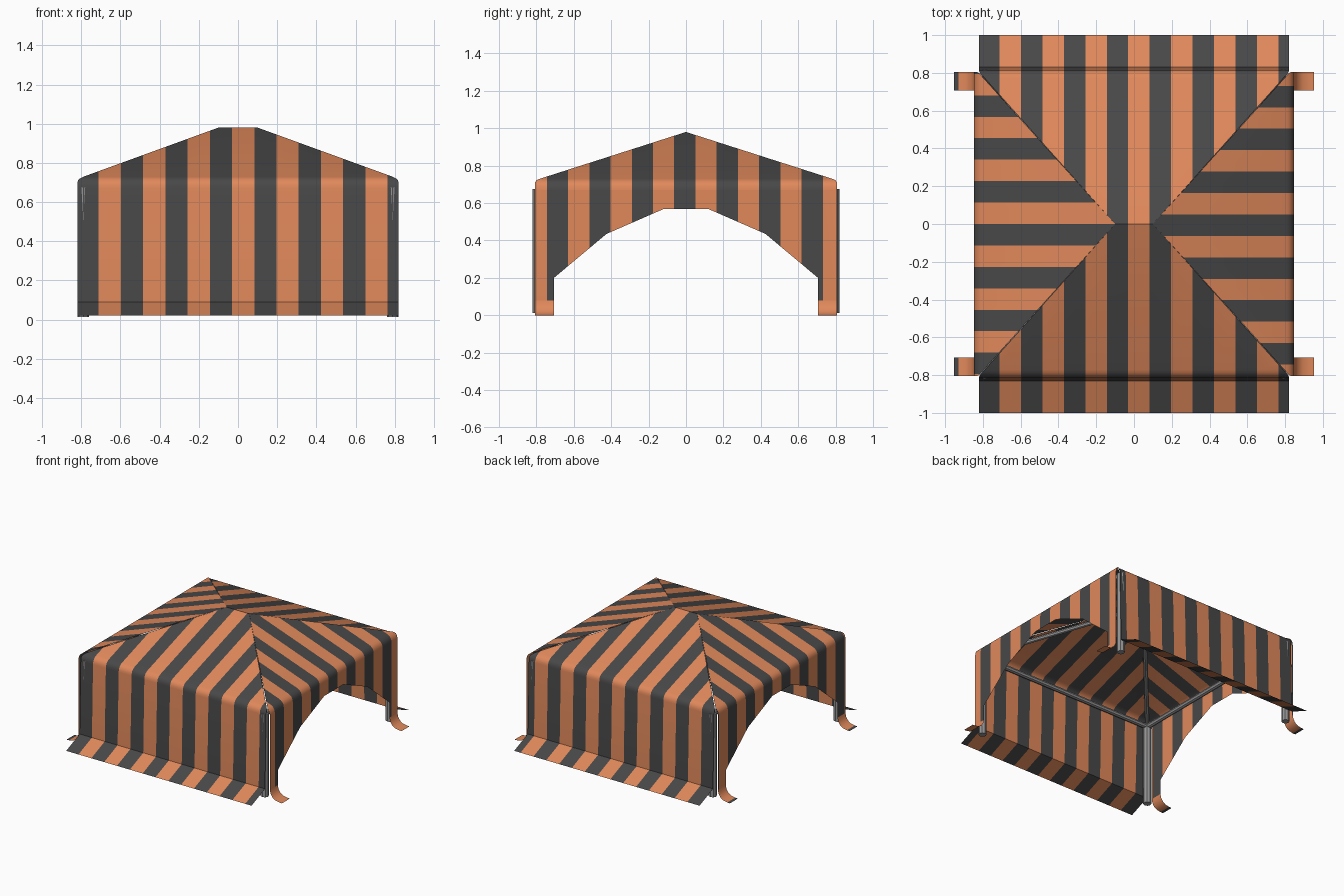
import bpy, bmesh, math
from mathutils import Vector

if "Cube" in bpy.data.objects:
    bpy.data.objects.remove(bpy.data.objects["Cube"])


def material(name, rgb):
    m = bpy.data.materials.new(name)
    m.diffuse_color = (*rgb, 1)
    m.use_nodes = True
    m.node_tree.nodes["Principled BSDF"].inputs["Base Color"].default_value = m.diffuse_color
    return m


DARK = material("charcoal fabric", (0.065, 0.065, 0.065))
ORANGE = material("orange fabric", (0.75, 0.25, 0.105))
GREY = material("grey metal", (0.30, 0.30, 0.30))
STRIPE = 0.1135


def finish(name, bm, mats, angle=35):
    me = bpy.data.meshes.new(name)
    bm.to_mesh(me)
    bm.free()
    for m in mats:
        me.materials.append(m)
    ob = bpy.data.objects.new(name, me)
    bpy.context.collection.objects.link(ob)
    bpy.ops.object.select_all(action='DESELECT')
    ob.select_set(True)
    bpy.context.view_layer.objects.active = ob
    bpy.ops.object.shade_smooth_by_angle(angle=math.radians(angle))
    return ob


def eave(ridge, corner, foot, r=0.045, n=5):
    """Rounded bend between the roof slope and the wall, as (distance, height)."""
    c = Vector(corner)
    a = c + (Vector(ridge) - c).normalized() * r
    b = c + (Vector(foot) - c).normalized() * r
    return [tuple(a * (1 - t) ** 2 + c * 2 * t * (1 - t) + b * t * t)
            for t in [i / n for i in range(n + 1)]]


def strips(profile):
    """Quads across a profile of (half width, distance, height)."""
    return [[(-w0, d0, z0), (w0, d0, z0), (w1, d1, z1), (-w1, d1, z1)]
            for (w0, d0, z0), (w1, d1, z1) in zip(profile, profile[1:])]


def sheet(name, quads, axis, sign, start):
    """Fabric from (along, distance, height) quads, cut into stripes."""
    def place(a, d, z):
        return (a, sign * d, z) if axis == 0 else (sign * d, a, z)
    bm = bmesh.new()
    for q in quads:
        pts = [p for i, p in enumerate(q) if p not in q[:i]]
        bm.faces.new([bm.verts.new(place(*p)) for p in pts])
    bmesh.ops.remove_doubles(bm, verts=bm.verts, dist=1e-5)
    along = Vector((1, 0, 0)) if axis == 0 else Vector((0, 1, 0))
    for k in range(-20, 21):
        c = start + k * STRIPE
        if abs(c) < 0.9:
            bmesh.ops.bisect_plane(bm, geom=bm.verts[:] + bm.edges[:] + bm.faces[:],
                                   plane_co=along * c, plane_no=along, dist=1e-5)
    out = Vector(place(0, 1, 1))
    for f in bm.faces:
        f.normal_update()
        if f.normal.dot(out) < 0:
            f.normal_flip()
        c = f.calc_center_median()[axis]
        f.material_index = math.floor((c - start) / STRIPE) % 2
    return finish(name, bm, [DARK, ORANGE])


# Front and back: roof slope, wall and flared skirt
RZ, EZ = 0.98, 0.715
bend = eave((0, RZ), (0.815, EZ), (0.83, 0.09))
prof = [(0.1, 0, RZ)] + [(min(0.82, 0.1 + 0.72 * d / 0.805), d, z) for d, z in bend]
prof += [(0.82, 0.83, 0.09), (0.82, 1.0, 0.02)]
for name, s in (("front_panel", -1), ("back_panel", 1)):
    sheet(name, strips(prof), 0, s, -0.825)

# Sides: roof slope above a wall with an arched opening
side_x = 0.847
bend = eave((0.1, RZ), (side_x, EZ), (side_x, 0.05))
side = [(0, 0.1, RZ)] + [(min(0.806, 0.806 * (d - 0.1) / (side_x - 0.12)), d, z)
                         for d, z in bend]
top_z = bend[-1][1]
arch = [(-0.806, 0.08), (-0.706, 0.08), (-0.706, 0.20), (-0.425, 0.435), (-0.12, 0.568)]
arch += [(-y, z) for y, z in reversed(arch)]
wall = [[(y0, side_x, top_z), (y1, side_x, top_z), (y1, side_x, z1), (y0, side_x, z0)]
        for (y0, z0), (y1, z1) in zip(arch, arch[1:]) if y1 > y0]
for name, s, start in (("right_panel", 1, -0.744), ("left_panel", -1, -STRIPE)):
    sheet(name, strips(side) + wall, 1, s, start)

# Curled leg tabs at the four corners
curl = [(side_x, 0.08), (0.852, 0.052), (0.868, 0.026), (0.893, 0.008), (0.93, 0.001), (0.953, 0)]
for sx, xn in ((1, "right"), (-1, "left")):
    for sy, yn in ((1, "back"), (-1, "front")):
        bm = bmesh.new()
        rows = [[bm.verts.new((sx * x, sy * y, z)) for y in (0.706, 0.806)] for x, z in curl]
        for i, (a, b) in enumerate(zip(rows, rows[1:])):
            f = bm.faces.new((a[0], b[0], b[1], a[1]))
            f.normal_update()
            if f.normal.dot(Vector((sx, 0, 1))) < 0:
                f.normal_flip()
            # the left tabs end in a dark tip
            f.material_index = 0 if sx < 0 and i == len(curl) - 2 else 1
        finish(f"{yn}_{xn}_foot_tab", bm, [DARK, ORANGE])


def tube(name, a, b, r, sides=8):
    a, b = Vector(a), Vector(b)
    bm = bmesh.new()
    bmesh.ops.create_cone(bm, cap_ends=True, segments=sides, radius1=r, radius2=r,
                          depth=(b - a).length)
    bmesh.ops.rotate(bm, verts=bm.verts, matrix=Vector((0, 0, 1)).rotation_difference(b - a).to_matrix())
    bmesh.ops.translate(bm, verts=bm.verts, vec=(a + b) / 2)
    return finish(name, bm, [GREY], 30)


# Frame: corner poles, hip rafters, eave beams and ridge
P, T = 0.79, 0.665
for sx, xn in ((1, "right"), (-1, "left")):
    for sy, yn in ((1, "back"), (-1, "front")):
        tube(f"{yn}_{xn}_pole", (sx * P, sy * P, 0.012), (sx * P, sy * P, 0.675), 0.03)
        tube(f"{yn}_{xn}_rafter", (sx * P, sy * P, 0.685), (sx * 0.1, 0, 0.95), 0.017)
    tube(f"{xn}_eave_beam", (sx * P, -P, T), (sx * P, P, T), 0.02)
for sy, yn in ((1, "back"), (-1, "front")):
    tube(f"{yn}_eave_beam", (-P, sy * P, T), (P, sy * P, T), 0.02)
tube("ridge_beam", (-0.1, 0, 0.95), (0.1, 0, 0.95), 0.017)
